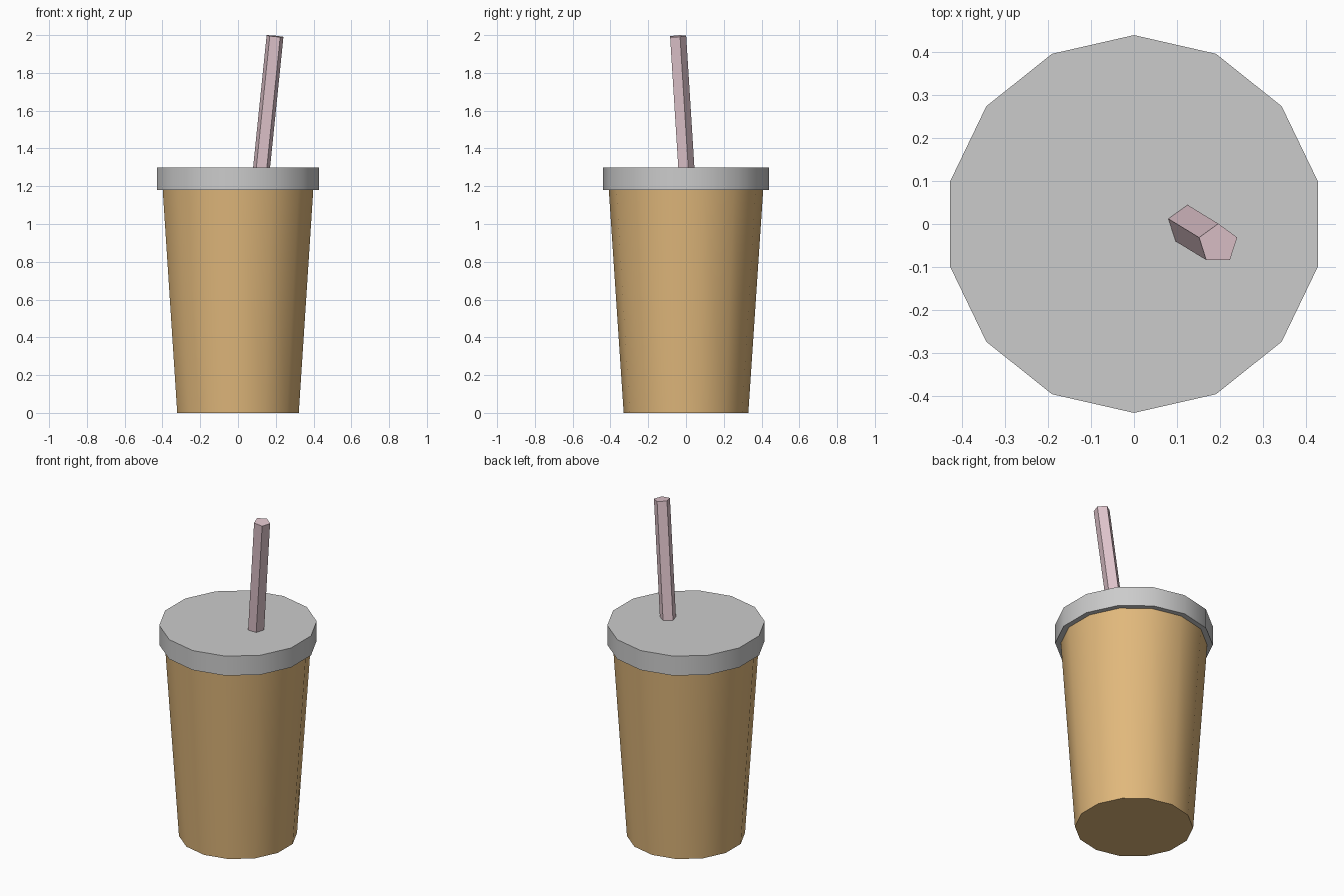
import bpy
import math
from mathutils import Euler, Vector

if "Cube" in bpy.data.objects:
    bpy.data.objects.remove(bpy.data.objects["Cube"])


def paint(obj, name, rgb):
    mat = bpy.data.materials.new(name)
    mat.diffuse_color = (*rgb, 1.0)
    mat.use_nodes = True
    mat.node_tree.nodes["Principled BSDF"].inputs["Base Color"].default_value = mat.diffuse_color
    obj.data.materials.append(mat)


def cone(name, sides, r_bottom, r_top, depth, centre, rot=(0, 0, 0), smooth=True):
    bpy.ops.mesh.primitive_cone_add(vertices=sides, radius1=r_bottom, radius2=r_top,
                                    depth=depth, location=centre, rotation=rot)
    obj = bpy.context.object
    obj.name = name
    if smooth:
        bpy.ops.object.shade_smooth_by_angle(angle=math.radians(30))
    return obj


# Tapered cup body
cup = cone("cup", 14, 0.33, 0.41, 1.2, (0, 0, 0.6))
paint(cup, "cup_orange", (0.75, 0.48, 0.20))

# Flat overhanging lid
cone("lid", 14, 0.44, 0.44, 0.12, (0, 0, 1.24))

# Leaning five-sided straw, pushed through the lid
tilt = Euler((0.062, 0.102, 0))
length = 0.85
axis = Vector((0, 0, 1))
axis.rotate(tilt)
straw_top = Vector((0.196, -0.046, 1.9945))
straw = cone("straw", 5, 0.047, 0.047, length, straw_top - axis * length / 2, tilt, smooth=False)
paint(straw, "straw_pink", (0.75, 0.56, 0.61))
